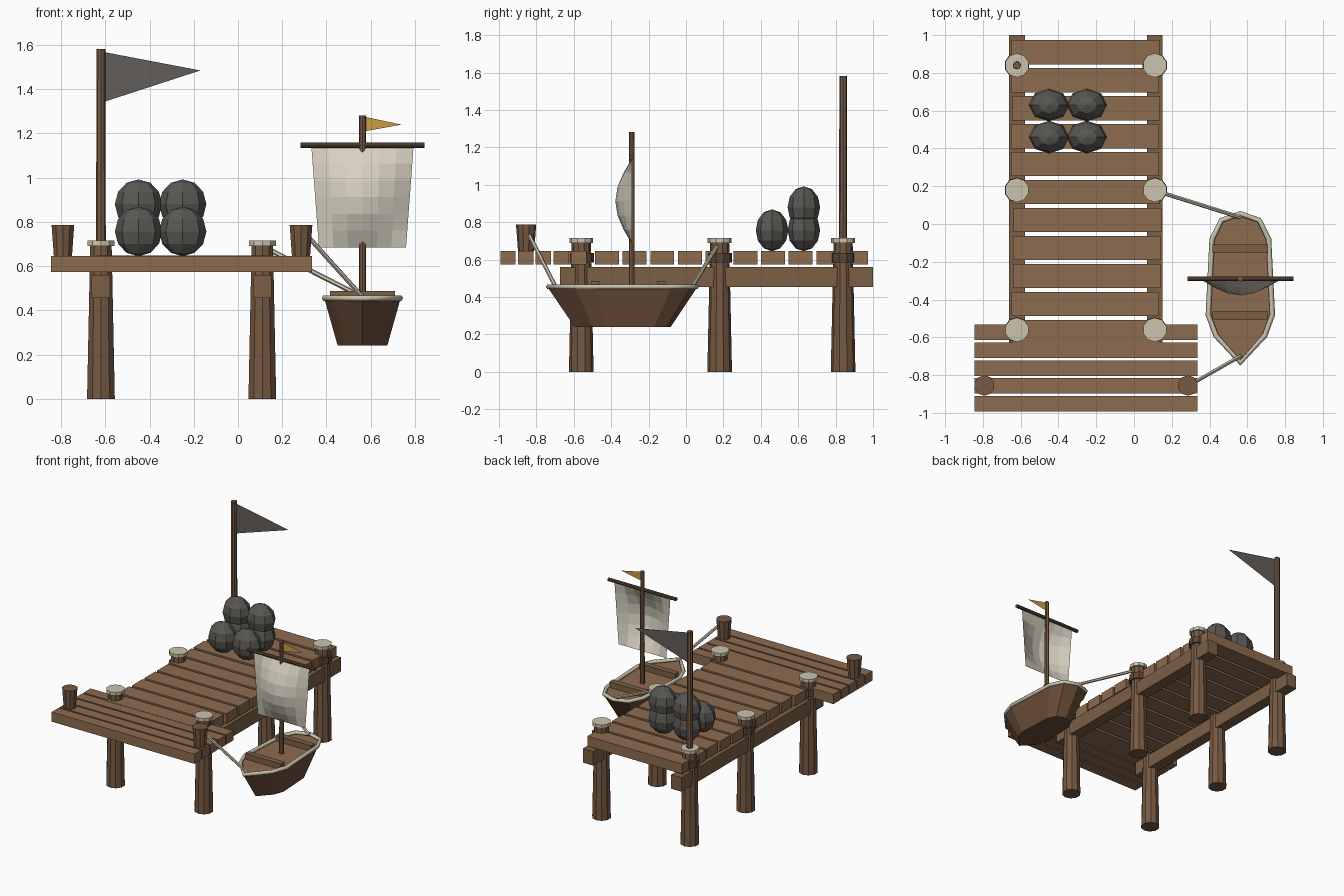
import bpy, bmesh, math, random
from mathutils import Vector

if "Cube" in bpy.data.objects:
    bpy.data.objects.remove(bpy.data.objects["Cube"])

random.seed(4)


def mat(name, r, g, b):
    m = bpy.data.materials.new(name)
    m.diffuse_color = (r, g, b, 1)
    m.use_nodes = True
    m.node_tree.nodes["Principled BSDF"].inputs["Base Color"].default_value = m.diffuse_color
    return m


PLANK = mat("plank wood", .27, .15, .08)
POST = mat("post wood", .18, .10, .055)
BEAM = mat("beam wood", .20, .115, .06)
DARK = mat("dark wood", .10, .06, .035)
HULL = mat("hull wood", .15, .075, .04)
STONE = mat("stone", .10, .095, .085)
ROPE = mat("rope", .60, .55, .42)
CLOTH = mat("sail cloth", .68, .64, .53)
GREY = mat("grey cloth", .12, .11, .10)
GOLD = mat("gold cloth", .60, .33, .06)


def finish(name, bm, material):
    me = bpy.data.meshes.new(name)
    bm.to_mesh(me)
    bm.free()
    me.materials.append(material)
    ob = bpy.data.objects.new(name, me)
    bpy.context.collection.objects.link(ob)
    return ob


def box(name, x0, x1, y0, y1, z0, z1, material):
    bm = bmesh.new()
    bmesh.ops.create_cube(bm, size=1)
    bmesh.ops.scale(bm, vec=(x1 - x0, y1 - y0, z1 - z0), verts=bm.verts)
    bmesh.ops.translate(bm, vec=((x0 + x1) / 2, (y0 + y1) / 2, (z0 + z1) / 2), verts=bm.verts)
    return finish(name, bm, material)


def rod(name, a, b, r0, r1, material, sides=10):
    a, b = Vector(a), Vector(b)
    bm = bmesh.new()
    bmesh.ops.create_cone(bm, cap_ends=True, segments=sides, radius1=r0, radius2=r1, depth=(b - a).length)
    ob = finish(name, bm, material)
    ob.location = (a + b) / 2
    ob.rotation_mode = 'QUATERNION'
    ob.rotation_quaternion = Vector((0, 0, 1)).rotation_difference(b - a)
    return ob


def sheet(name, pts, material):
    bm = bmesh.new()
    bm.faces.new([bm.verts.new(p) for p in pts])
    return finish(name, bm, material)


# Pier posts with collars and pale caps, and the two long beams
for x in (-.62, .11):
    for y in (-.56, .18, .84):
        rod("pier_post", (x, y, 0), (x, y, .695), .066, .051, POST)
        rod("post_collar", (x, y, .585), (x, y, .635), .067, .067, DARK)
        rod("post_cap", (x, y, .69), (x, y, .715), .064, .064, ROPE)
    box("long_beam", x - .042, x + .042, -.675, 1, .455, .56, BEAM)

# Main deck planks
for i in range(11):
    y = .909 - .148 * i
    j = random.uniform(-.008, .008)
    box("deck_plank", -.645 + j, .138 + j, y - .064, y + .064, .573, .647, PLANK)

# Wide landing planks at the front
for i in range(5):
    y = -.574 - .0945 * i
    box("landing_plank", -.845, .335, y - .041, y + .041, .573, .645, PLANK)

# Mooring bollards
for x in (-.792, .285):
    rod("bollard", (x, -.855, .643), (x, -.855, .787), .043, .054, POST)

# Flagpole and flag
rod("flagpole", (-.62, .84, .7), (-.62, .84, 1.582), .022, .02, POST, 8)
sheet("flag", [(-.6, .84, 1.345), (-.17, .84, 1.485), (-.6, .84, 1.567)], GREY)

# Pile of boulders: two rows below, one row on top at the back
for x in (-.45, -.25):
    for y, z in ((.46, .757), (.63, .757), (.63, .88)):
        bm = bmesh.new()
        bmesh.ops.create_uvsphere(bm, u_segments=8, v_segments=6, radius=1)
        bmesh.ops.scale(bm, vec=(.107, .087, .112), verts=bm.verts)
        ob = finish("boulder", bm, STONE)
        ob.location = (x, y, z)

# Boat hull: mirrored outline lofted from small bottom to wide top
BX, BY = .563, -.335
half = [(.10, .02), (.15, -.08), (.17, -.48), (.13, -.59)]
outline = [(0, .055)] + half + [(0, -.735)] + [(-x, y) for x, y in reversed(half)]
bm = bmesh.new()
low = [bm.verts.new((BX + x * .66, BY + (y - BY) * .65, .24)) for x, y in outline]
top = [bm.verts.new((BX + x, y, .445)) for x, y in outline]
n = len(outline)
for i in range(n):
    bm.faces.new((low[i], low[(i + 1) % n], top[(i + 1) % n], top[i]))
bm.faces.new(low)
inner = bm.faces.new(top)
bmesh.ops.recalc_face_normals(bm, faces=bm.faces)
inner.material_index = 1
finish("boat_hull", bm, HULL).data.materials.append(PLANK)

# Rope rim around the hull
cu = bpy.data.curves.new("boat_rim", 'CURVE')
cu.dimensions = '3D'
cu.bevel_depth = .014
cu.bevel_resolution = 1
sp = cu.splines.new('POLY')
sp.points.add(n - 1)
for p, (x, y) in zip(sp.points, outline):
    p.co = (BX + x, y, .455, 1)
sp.use_cyclic_u = True
cu.materials.append(ROPE)
bpy.context.collection.objects.link(bpy.data.objects.new("boat_rim", cu))

# Benches, mast and yard
for y in (-.13, -.485):
    box("bench", BX - .147, BX + .147, y - .022, y + .022, .44, .487, BEAM)
MY = -.29
rod("mast", (BX, MY, .43), (BX, MY, 1.282), .016, .015, POST, 8)
rod("yard", (.282, MY, 1.147), (.844, MY, 1.147), .013, .013, DARK, 8)

# Billowing sail
N = 6
bm = bmesh.new()
grid = []
for j in range(N + 1):
    v = j / N
    w = .197 + .034 * v
    grid.append([bm.verts.new((BX + w * (2 * i / N - 1),
                               MY - .088 * math.sin(math.pi * i / N) * math.sin(math.pi * v),
                               .685 + .455 * v)) for i in range(N + 1)])
for j in range(N):
    for i in range(N):
        bm.faces.new((grid[j][i], grid[j][i + 1], grid[j + 1][i + 1], grid[j + 1][i]))
finish("sail", bm, CLOTH)
sheet("pennant", [(BX + .012, MY, 1.21), (.74, MY, 1.24), (BX + .012, MY, 1.275)], GOLD)

# Mooring ropes
rod("stern_rope", (.15, .165, .67), (BX, .035, .46), .011, .011, ROPE, 6)
rod("bow_rope", (.32, -.838, .73), (BX, -.70, .46), .011, .011, ROPE, 6)
